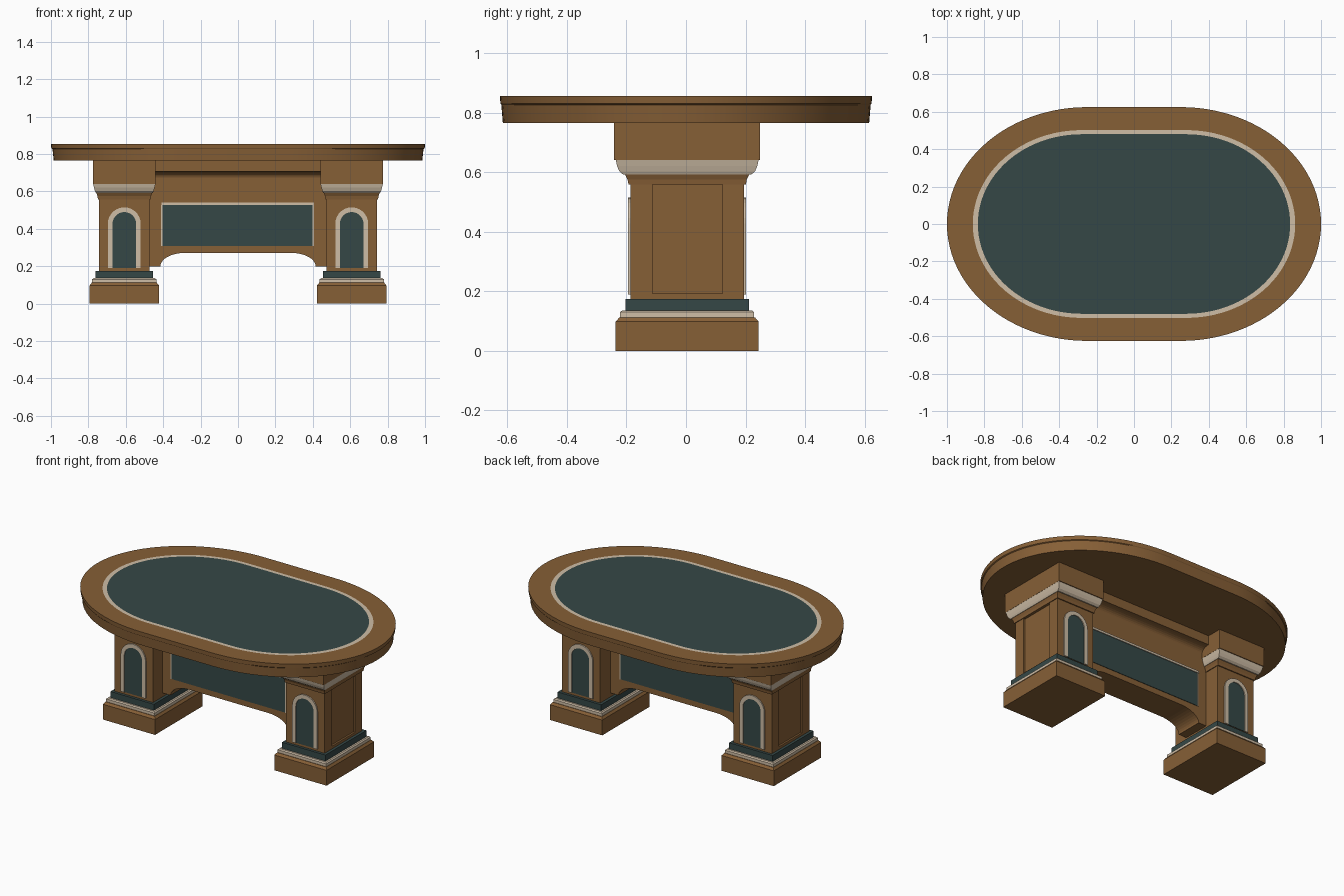
import bpy, bmesh, math

if "Cube" in bpy.data.objects:
    bpy.data.objects.remove(bpy.data.objects["Cube"])


def material(name, rgb):
    m = bpy.data.materials.new(name)
    m.diffuse_color = (*rgb, 1)
    m.use_nodes = True
    m.node_tree.nodes["Principled BSDF"].inputs["Base Color"].default_value = m.diffuse_color
    return m


WOOD = material("brown wood", (0.24, 0.115, 0.037))
TEAL = material("dark teal", (0.036, 0.064, 0.062))
CREAM = material("cream trim", (0.62, 0.51, 0.38))
PX, CY = 0.608, 0.004   # pedestal centre


def finish(name, bm, *mats):
    bmesh.ops.recalc_face_normals(bm, faces=bm.faces)
    me = bpy.data.meshes.new(name)
    bm.to_mesh(me)
    bm.free()
    for m in mats:
        me.materials.append(m)
    ob = bpy.data.objects.new(name, me)
    bpy.context.collection.objects.link(ob)
    return ob


def loft(name, rings, mats, band_mats=None, cap_mat=0):
    """Skin rings of equal point count, closing both ends."""
    bm = bmesh.new()
    loops = [[bm.verts.new(p) for p in r] for r in rings]
    n = len(loops[0])
    for k, (a, b) in enumerate(zip(loops, loops[1:])):
        for i in range(n):
            f = bm.faces.new((a[i], a[(i + 1) % n], b[(i + 1) % n], b[i]))
            f.material_index = band_mats[k] if band_mats else 0
    bm.faces.new(loops[0][::-1])
    bm.faces.new(loops[-1]).material_index = cap_mat
    return finish(name, bm, *mats)


def block(name, cx, layers, mat):
    """Stacked rectangles: (half x, half y, z)."""
    return loft(name, [[(cx + a * hx, CY + b * hy, z) for a, b in
                        ((-1, -1), (1, -1), (1, 1), (-1, 1))]
                       for hx, hy, z in layers], [mat])


def box(name, x0, x1, y0, y1, z0, z1, mat):
    return loft(name, [[(x0, y0, z), (x1, y0, z), (x1, y1, z), (x0, y1, z)]
                       for z in (z0, z1)], [mat])


def plate(name, pts, y0, y1, mat):
    """Extrude an x-z outline along y."""
    return loft(name, [[(x, y, z) for x, z in pts] for y in (y0, y1)], [mat])


def oval(a, b, flat, z, n=48):
    pts = []
    for s, start in ((1, -math.pi / 2), (-1, math.pi / 2)):
        for i in range(n + 1):
            t = start + math.pi * i / n
            pts.append((s * flat + (a - flat) * math.cos(t), b * math.sin(t), z))
    return pts


def arch(cx, half, z0, top, n=14):
    spring = top - half
    pts = [(cx - half, z0)]
    for i in range(n + 1):
        t = math.pi * (1 - i / n)
        pts.append((cx + half * math.cos(t), spring + half * math.sin(t)))
    return pts + [(cx + half, z0)]


# Table top: stepped wooden edge, cream inlay ring, teal centre
top = loft("table_top", [
    oval(0.985, 0.615, 0.25, 0.765), oval(0.992, 0.62, 0.25, 0.826),
    oval(0.998, 0.623, 0.25, 0.83), oval(1.0, 0.625, 0.25, 0.855),
    oval(0.862, 0.502, 0.28, 0.855), oval(0.835, 0.48, 0.28, 0.855)],
    [WOOD, CREAM, TEAL], [0, 0, 0, 0, 1], 2)
bpy.context.view_layer.objects.active = top
top.select_set(True)
bpy.ops.object.shade_smooth_by_angle(angle=math.radians(25))

for side, sx in (("left", -1), ("right", 1)):
    cx = sx * PX
    # Foot and stepped base mouldings
    block(side + "_foot", cx, [(0.185, 0.24, 0), (0.185, 0.24, 0.098),
                               (0.174, 0.228, 0.112)], WOOD)
    block(side + "_foot_cream_band", cx, [(0.172, 0.225, 0.112),
                                          (0.172, 0.225, 0.13),
                                          (0.165, 0.218, 0.136)], CREAM)
    block(side + "_foot_teal_band", cx, [(0.154, 0.207, 0.134),
                                         (0.154, 0.207, 0.175)], TEAL)
    # Shaft with recessed outer panel
    outer, deep = cx + sx * 0.136, cx + sx * 0.124
    box(side + "_shaft", cx - sx * 0.136, deep, CY - 0.19, CY + 0.19, 0.17, 0.57, WOOD)
    box(side + "_front_stile", deep, outer, CY - 0.19, -0.113, 0.17, 0.57, WOOD)
    box(side + "_back_stile", deep, outer, 0.123, CY + 0.19, 0.17, 0.57, WOOD)
    box(side + "_bottom_rail", deep, outer, -0.113, 0.123, 0.17, 0.192, WOOD)
    # Capital
    block(side + "_neck", cx, [(0.141, 0.197, 0.558), (0.143, 0.2, 0.575),
                               (0.15, 0.21, 0.595)], WOOD)
    block(side + "_capital_trim", cx, [(0.152, 0.215, 0.592), (0.157, 0.228, 0.603),
                                       (0.162, 0.235, 0.62), (0.167, 0.24, 0.641)], CREAM)
    block(side + "_capital_block", cx, [(0.168, 0.245, 0.641),
                                        (0.168, 0.245, 0.768)], WOOD)
    # Arched niches on front and back
    for face, sy in (("front", -1), ("back", 1)):
        y = CY + sy * 0.19
        big, small = arch(cx, 0.088, 0.19, 0.515), arch(cx, 0.063, 0.19, 0.49)
        plate(f"{side}_{face}_arch_frame", big + small[::-1],
              y - sy * 0.002, y + sy * 0.008, CREAM)
        plate(f"{side}_{face}_arch_panel", small,
              y - sy * 0.002, y + sy * 0.003, TEAL)

# Centre web with curved lower edge
W = 0.09
curve = [(0.28 + 0.135 * math.sin(t), 0.2 + 0.072 * math.cos(t))
         for t in (math.pi / 2 * i / 10 for i in range(11))]
right = curve + [(0.5, 0.2), (0.5, 0.768)]
plate("centre_web", right + [(-x, z) for x, z in right[::-1]], -W, W, WOOD)

# Coved apron under the top
prof = [(0.15, 0.768), (0.15, 0.706)]
prof += [(0.09 + 0.05 * (1 - math.sin(t)), 0.706 - 0.035 * (1 - math.cos(t)))
         for t in (math.pi / 2 * i / 6 for i in range(7))]
prof += [(-y, z) for y, z in prof[::-1]]
loft("apron", [[(x, y, z) for y, z in prof] for x in (-0.45, 0.45)], [WOOD])

# Teal web panels with cream trim, front and back
for face, sy in (("front", -1), ("back", 1)):
    def strip(name, x0, x1, z0, z1, depth, mat):
        box(f"{face}_{name}", x0, x1, sy * (W - 0.002), sy * (W + depth), z0, z1, mat)
    strip("web_panel", -0.405, 0.4, 0.308, 0.527, 0.003, TEAL)
    strip("web_panel_top_trim", -0.41, 0.405, 0.527, 0.541, 0.008, CREAM)
    for s in (-1, 1):
        x = s * 0.405 - 0.0025
        strip(f"web_panel_{'left' if s < 0 else 'right'}_trim",
              x - 0.003, x + 0.003, 0.308, 0.527, 0.005, CREAM)
